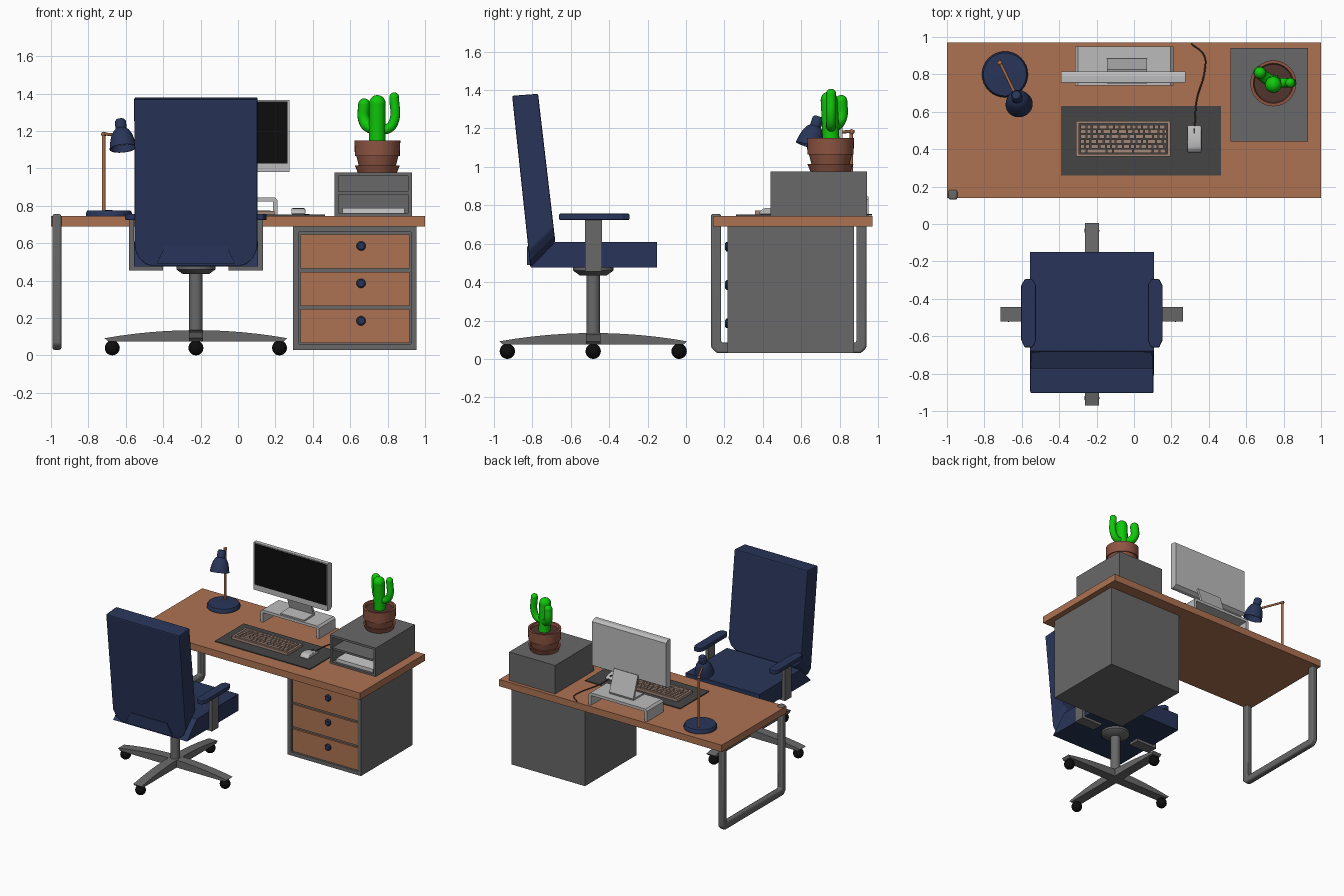
import bpy, bmesh, random
from math import sin, cos, pi, radians
from mathutils import Vector

if "Cube" in bpy.data.objects:
    bpy.data.objects.remove(bpy.data.objects["Cube"])

random.seed(4)
COL = dict(wood=(.42, .17, .085), navy=(.022, .036, .1), dark=(.14, .14, .14), black=(.004, .004, .004),
           mat=(.06, .06, .06), light=(.5, .5, .5), paper=(.75, .75, .75), copper=(.4, .16, .07),
           pot=(.27, .09, .055), soil=(.08, .035, .025), green=(.005, .58, .003), keys=(.36, .24, .19))
MATS = {}
for k, c in COL.items():
    MATS[k] = bpy.data.materials.new(k)
    MATS[k].diffuse_color = (*c, 1)


def finish(name, bm, mat, bevel=0, smooth=False, segs=2):
    bmesh.ops.recalc_face_normals(bm, faces=bm.faces)
    me = bpy.data.meshes.new(name)
    bm.to_mesh(me)
    bm.free()
    ob = bpy.data.objects.new(name, me)
    bpy.context.collection.objects.link(ob)
    me.materials.append(MATS[mat])
    if bevel:
        m = ob.modifiers.new("bevel", 'BEVEL')
        m.width, m.segments, m.limit_method = bevel, segs, 'ANGLE'
    if smooth:
        bpy.ops.object.select_all(action='DESELECT')
        ob.select_set(True)
        bpy.context.view_layer.objects.active = ob
        bpy.ops.object.shade_smooth_by_angle(angle=radians(40))
    return ob


def boxes(name, mat, *bs, **kw):
    """Boxes given as (x0, x1, y0, y1, z0, z1), joined in one object."""
    bm = bmesh.new()
    for x0, x1, y0, y1, z0, z1 in bs:
        vs = bmesh.ops.create_cube(bm, size=1)['verts']
        for v in vs:
            v.co = ((x0 + x1) / 2 + v.co.x * (x1 - x0), (y0 + y1) / 2 + v.co.y * (y1 - y0),
                    (z0 + z1) / 2 + v.co.z * (z1 - z0))
    return finish(name, bm, mat, **kw)


def prism(name, mat, pts, axis, lo, hi, **kw):
    """Extrude a 2D profile along X (y,z), Y (x,z) or Z (x,y)."""
    put = {'X': lambda u, v, t: (t, u, v), 'Y': lambda u, v, t: (u, t, v), 'Z': lambda u, v, t: (u, v, t)}[axis]
    bm = bmesh.new()
    a = [bm.verts.new(put(u, v, lo)) for u, v in pts]
    b = [bm.verts.new(put(u, v, hi)) for u, v in pts]
    bm.faces.new(a)
    bm.faces.new(b)
    for i in range(len(pts)):
        j = (i + 1) % len(pts)
        bm.faces.new((a[i], a[j], b[j], b[i]))
    return finish(name, bm, mat, **kw)


def lathe(name, mat, prof, loc, n=32, rot=None):
    """Revolve an (r, z) profile around z."""
    bm = bmesh.new()
    vs = [bm.verts.new((r, 0, z)) for r, z in prof]
    es = [bm.edges.new(p) for p in zip(vs, vs[1:])]
    bmesh.ops.spin(bm, geom=vs + es, cent=(0, 0, 0), axis=(0, 0, 1), angle=2 * pi, steps=n, use_duplicate=False)
    bmesh.ops.remove_doubles(bm, verts=bm.verts, dist=1e-5)
    ob = finish(name, bm, mat, smooth=True)
    ob.location = loc
    if rot:
        ob.rotation_euler = rot
    return ob


def disc(name, mat, r, z0, z1, x, y, n=32):
    return lathe(name, mat, [(0, z0), (r, z0), (r, z1), (0, z1)], (x, y, 0), n)


def tube(name, mat, pts, r, kind='BEZIER'):
    cu = bpy.data.curves.new(name, 'CURVE')
    cu.dimensions, cu.bevel_depth, cu.use_fill_caps = '3D', r, True
    cu.bevel_resolution, cu.resolution_u = 4, 8
    sp = cu.splines.new(kind)
    if kind == 'BEZIER':
        sp.bezier_points.add(len(pts) - 1)
        for p, c in zip(sp.bezier_points, pts):
            p.co, p.handle_left_type, p.handle_right_type = c, 'AUTO', 'AUTO'
    else:
        sp.points.add(len(pts) - 1)
        for p, c in zip(sp.points, pts):
            p.co = (*c, 1)
    ob = bpy.data.objects.new(name, cu)
    bpy.context.collection.objects.link(ob)
    cu.materials.append(MATS[mat])
    bpy.ops.object.select_all(action='DESELECT')
    ob.select_set(True)
    bpy.context.view_layer.objects.active = ob
    bpy.ops.object.convert(target='MESH')
    return bpy.context.object


def ball(name, mat, r, loc, n=20):
    return lathe(name, mat, [(r * sin(pi * i / 10), -r * cos(pi * i / 10)) for i in range(11)], loc, n)


# Desk: top, U-shaped side leg, drawer cabinet
T = .745
boxes("desk_top", 'wood', (-1, 1, .14, .97, .69, T))
prism("side_leg", 'dark', [(.13, .755), (.13, .06), (.16, .03), (.91, .03), (.94, .06), (.94, .74),
                           (.887, .74), (.887, .085), (.183, .085), (.183, .755)], 'X', -.992, -.945,
      bevel=.01, smooth=True)
boxes("cabinet_body", 'dark', (.295, .955, .235, .875, .03, .69))
boxes("cabinet_rim", 'dark', (.295, .325, .215, .235, .03, .69), (.925, .955, .215, .235, .03, .69),
      (.325, .925, .215, .235, .66, .69), (.325, .925, .215, .235, .03, .06))
for i in range(3):
    z = .065 + i * .2
    boxes(f"drawer_{i + 1}", 'wood', (.333, .917, .222, .24, z, z + .182))
    knob = lathe(f"knob_{i + 1}", 'navy', [(0, 0), (.025, 0), (.025, .014), (.018, .02), (0, .02)],
                 (.658, .224, z + .12), 20, (pi / 2, 0, 0))

# Paper tray box with open front
boxes("tray_box", 'dark', (.517, .537, .44, .942, T, .977), (.91, .93, .44, .942, T, .977),
      (.537, .91, .44, .942, .96, .977), (.537, .91, .44, .942, T, .76),
      (.537, .91, .92, .942, .76, .96), (.537, .91, .445, .92, .86, .875))
boxes("paper_stack", 'paper', (.56, .89, .46, .88, .76, .787))

# Potted cactus
PX, PY = .745, .752
lathe("saucer", 'pot', [(0, .977), (.105, .977), (.12, 1.015), (.108, 1.015), (.1, .99), (0, .99)], (PX, PY, 0))
lathe("flower_pot", 'pot', [(0, .985), (.092, .985), (.112, 1.065), (.12, 1.065), (.123, 1.15), (.107, 1.15),
                            (.1, 1.12), (0, 1.12)], (PX, PY, 0))
disc("soil", 'soil', .104, 1.1, 1.13, PX, PY)
STEMS = [("cactus_trunk", .044, [(.745, .755, 1.12), (.745, .75, 1.25), (.745, .745, 1.348)]),
         ("cactus_left_arm", .032, [(.745, .755, 1.215), (.7, .785, 1.222), (.674, .808, 1.26), (.674, .808, 1.342)]),
         ("cactus_right_arm", .026, [(.745, .755, 1.215), (.8, .755, 1.212), (.833, .755, 1.25), (.835, .755, 1.38)])]
for nm, r, pts in STEMS:
    tube(nm, 'green', pts, r)
    ball(nm + "_tip", 'green', r, pts[-1])

# Monitor on its riser
prism("monitor_riser", 'light', [(-.315, T), (-.315, .83), (-.3, .845), (.195, .845), (.21, .83), (.21, T),
                                 (.188, T), (.188, .823), (-.293, .823), (-.293, T)], 'Y', .74, .95)
prism("monitor_stand", 'light', [(.75, .845), (.88, .845), (.885, .86), (.825, 1.03), (.812, 1.025), (.865, .86),
                                 (.75, .855)], 'X', -.145, .07)
prism("monitor_body", 'light', [(.757, .98), (.757, 1.365), (.79, 1.365), (.815, 1.35), (.815, .995), (.79, .98)],
      'X', -.39, .275)
boxes("monitor_screen", 'black', (-.38, .265, .753, .76, 1.025, 1.357))

# Desk mat, keyboard, mouse and cable
boxes("desk_mat", 'mat', (-.39, .465, .26, .63, T, .752))
boxes("keyboard_base", 'mat', (-.305, .19, .365, .545, .752, .762))
boxes("keyboard_frame", 'keys', (-.31, .195, .36, .374, .752, .773), (-.31, .195, .536, .55, .752, .773),
      (-.31, -.293, .374, .536, .752, .773), (.178, .195, .374, .536, .752, .773))
keys = []
for row in range(6):
    x, y = -.287, .379 + row * .026
    while x < .17:
        w = min(random.choice((.022, .022, .03, .042)) if row else random.choice((.03, .1)), .174 - x)
        if w > .008:
            keys.append((x, x + w, y, y + .021, .762, .774))
        x += w + .006
boxes("keys", 'keys', *keys)
prism("mouse", 'light', [(.38, .753), (.385, .77), (.405, .784), (.44, .787), (.49, .778), (.522, .766), (.53, .753)],
      'X', .285, .36, bevel=.008, smooth=True)
boxes("mouse_wheel", 'mat', (.318, .326, .485, .51, .765, .781))
tube("mouse_cable", 'soil', [(.325, .525, .758), (.335, .66, .756), (.378, .82, .751), (.375, .9, .751),
                             (.305, .965, .751)], .004)

# Desk lamp
lathe("lamp_base", 'navy', [(0, T), (.123, T), (.123, .762), (.115, .775), (.03, .775), (0, .778)], (-.69, .8, 0))
tube("lamp_pole", 'copper', [(-.718, .86, .76), (-.718, .86, 1.18)], .009, 'POLY')
tube("lamp_arm", 'copper', [(-.722, .875, 1.185), (-.63, .685, 1.175)], .008, 'POLY')
ball("lamp_joint", 'copper', .014, (-.718, .862, 1.182), 16)
d = Vector((-.63, .69, 1.26)) - Vector((-.614, .64, 1.107))
lathe("lamp_shade", 'navy', [(0, .165), (.022, .163), (.03, .152), (.03, .11), (.042, .1), (.056, .075), (.066, .04),
                             (.073, 0), (.068, 0), (.06, .04), (.045, .085), (0, .098)], (-.614, .64, 1.107), 32,
      d.to_track_quat('Z', 'Y').to_euler())
ball("lamp_bulb", 'paper', .028, (-.62, .657, 1.15), 16)

# Chair: seat and leaning back share a mitred joint
CX, CY = -.225, -.483
prism("seat", 'navy', [(-.81, .475), (-.68, .61), (-.15, .61), (-.15, .475)], 'X', -.555, .108)
half = [(.235, 0), (.27, .012), (.305, .045), (.328, .1), (.33, 1)]
outline = half + [(-x, t) for x, t in reversed(half)]
bm = bmesh.new()
rear, front = [], []
for x, t in outline:
    rear.append(bm.verts.new((CX + x, -.81 - .095 * t, .475 + .895 * t)))
    front.append(bm.verts.new((CX + x, -.68 - .09 * t, .61 + .77 * t)))
bm.faces.new(rear)
bm.faces.new(front)
for i in range(len(outline)):
    j = (i + 1) % len(outline)
    bm.faces.new((rear[i], rear[j], front[j], front[i]))
finish("backrest", bm, 'navy', bevel=.008)
prism("back_panel", 'navy', [(CX - .21, .49), (CX + .21, .49), (CX + .165, .585), (CX - .165, .585)],
      'Y', -.828, -.78)

# Armrests, mirrored about the chair centre
for s, side in ((-1, "left"), (1, "right")):
    u = lambda a: CX + s * a
    prism(side + "_arm_pad", 'navy', [(u(.3), -.63), (u(.318), -.66), (u(.36), -.66), (u(.378), -.62), (u(.378), -.33),
                                      (u(.36), -.295), (u(.318), -.295), (u(.3), -.325)], 'Z', .723, .757, bevel=.006)
    prism(side + "_arm_bracket", 'dark', [(u(.175), .455), (u(.358), .455), (u(.358), .725), (u(.33), .725),
                                          (u(.33), .48), (u(.175), .48)], 'Y', -.525, -.438)

# Gas column and four-armed base on casters
lathe("seat_plate", 'dark', [(0, .435), (.07, .435), (.105, .46), (.105, .477), (0, .477)], (CX, CY, 0))
disc("column", 'dark', .036, .1, .45, CX, CY)
arc = [(-.488 + .976 * i / 12, .092 + .043 * (1 - (i / 6 - 1) ** 2)) for i in range(13)]
for axis, c, o in (('Y', CX, CY), ('X', CY, CX)):
    prism("base_bar_" + axis.lower(), 'dark', [(c + a, z) for a, z in arc] + [(c + .47, .075), (c - .47, .075)],
          axis, o - .038, o + .038, smooth=True)
for i in range(4):
    a = i * pi / 2
    ball(f"caster_{i + 1}", 'black', .04, (CX + .447 * cos(a), CY + .447 * sin(a), .04))

for m in bpy.data.materials:
    if m.users and not m.is_grease_pencil:
        m.use_nodes = True
        m.node_tree.nodes["Principled BSDF"].inputs["Base Color"].default_value = m.diffuse_color
